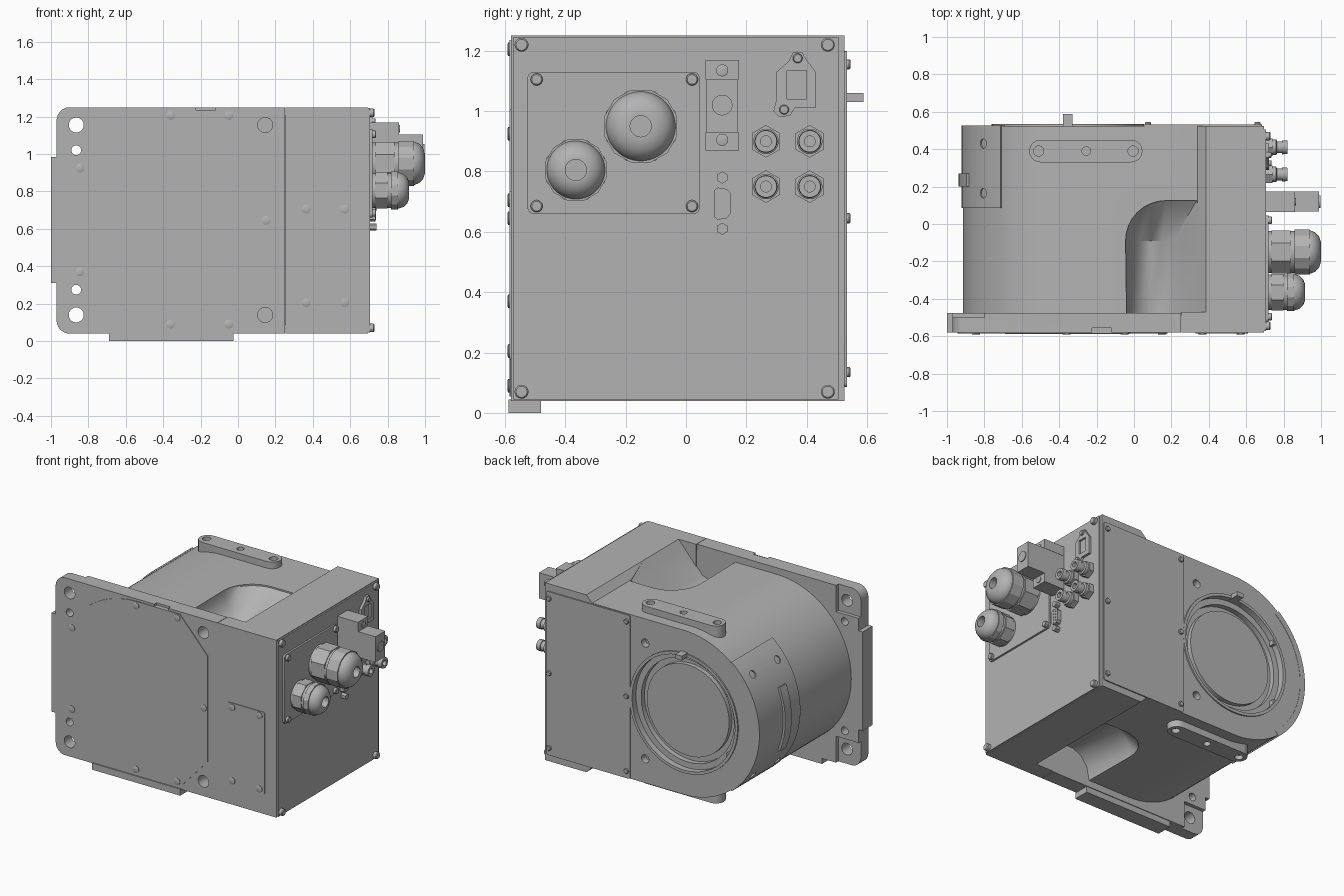
import bpy, bmesh
from math import sin, cos, pi, radians
from mathutils import Vector, Matrix

if "Cube" in bpy.data.objects:
    bpy.data.objects.remove(bpy.data.objects["Cube"])

GREY = (0.45, 0.45, 0.45, 1)
metal = bpy.data.materials.new("machine_grey")
metal.use_nodes = True
metal.diffuse_color = GREY
metal.node_tree.nodes["Principled BSDF"].inputs["Base Color"].default_value = GREY

CX, CZ = -0.355, 0.645          # main axis of the housing
BACK, FRONT, SIDE = 0.525, -0.58, 0.705


def place(axis, a, b, h):
    return {"x": (h, a, b), "y": (a, h, b), "z": (a, b, h)}[axis]


def finish(name, bm):
    bmesh.ops.recalc_face_normals(bm, faces=bm.faces[:])
    mesh = bpy.data.meshes.new(name)
    bm.to_mesh(mesh)
    bm.free()
    mesh.materials.append(metal)
    ob = bpy.data.objects.new(name, mesh)
    bpy.context.collection.objects.link(ob)
    return ob


def prism(name, pts, axis, lo, hi):
    bm = bmesh.new()
    rings = [[bm.verts.new(place(axis, a, b, h)) for a, b in pts] for h in (lo, hi)]
    for ring in rings:
        bm.faces.new(ring)
    n = len(pts)
    for i in range(n):
        j = (i + 1) % n
        bm.faces.new((rings[0][i], rings[0][j], rings[1][j], rings[1][i]))
    return finish(name, bm)


def box(name, x0, x1, y0, y1, z0, z1):
    return prism(name, [(x0, y0), (x1, y0), (x1, y1), (x0, y1)], "z", z0, z1)


def lathe(name, axis, a, b, profile, sides=32, closed=False):
    # profile holds (position along axis, radius)
    bm = bmesh.new()
    rings = []
    for h, r in profile:
        rings.append([bm.verts.new(place(axis, a + r * cos(t), b + r * sin(t), h))
                      for t in (2 * pi * (k + 0.5) / sides for k in range(sides))])
    pairs = list(zip(rings, rings[1:]))
    if closed:
        pairs.append((rings[-1], rings[0]))
    else:
        bm.faces.new(rings[0])
        bm.faces.new(rings[-1])
    for p, q in pairs:
        for k in range(sides):
            m = (k + 1) % sides
            bm.faces.new((p[k], p[m], q[m], q[k]))
    return finish(name, bm)


def rod(name, axis, a, b, r, lo, hi, sides=24):
    return lathe(name, axis, a, b, [(lo, r), (hi, r)], sides)


def arc(cx, cy, r, start, end, steps):
    return [(cx + r * cos(t), cy + r * sin(t)) for t in
            (radians(start + (end - start) * k / steps) for k in range(steps + 1))]


def rounded(a0, a1, b0, b1, r, right=True):
    pts = arc(a0 + r, b1 - r, r, 90, 180, 6) + arc(a0 + r, b0 + r, r, 180, 270, 6)
    if right:
        return pts + arc(a1 - r, b0 + r, r, 270, 360, 6) + arc(a1 - r, b1 - r, r, 0, 90, 6)
    return pts + [(a1, b0), (a1, b1)]


def cut(target, cutters):
    bpy.context.view_layer.objects.active = target
    for c in cutters:
        mod = target.modifiers.new("cut", "BOOLEAN")
        mod.operation, mod.solver, mod.object = "DIFFERENCE", "EXACT", c
        bpy.ops.object.modifier_apply(modifier=mod.name)


def discard(cutters):
    for c in cutters:
        bpy.data.objects.remove(c)


def screws(name, axis, spots, base, tip, r=0.023):
    for i, (a, b) in enumerate(spots):
        rim = base + (tip - base) * 0.8
        lathe(f"{name}_{i + 1}", axis, a, b, [(base, r), (rim, r), (tip, r * 0.8)], 20)


def pocket(name, flip):
    # scooped clearance for a mounting bolt, closed by a slanted end
    section = [(-0.04, 1.3), (-0.04, 1.2), (-0.02, 1.11), (0.03, 1.05), (0.09, 1.025),
               (0.15, 1.025), (0.21, 1.05), (0.385, 1.25), (0.385, 1.3)]
    rim = arc(0.17, -0.09, 0.215, 90, 180, 8) + [(0.335, 0.125)]
    pts = [(x, y, z) for x, z in section for y in (-0.475, -0.09)]
    pts += [(x, y, z) for x, y in rim for z in (1.195, 1.3)]
    bm = bmesh.new()
    for x, y, z in pts:
        bm.verts.new((x, y, 2 * CZ - z if flip else z))
    bmesh.ops.convex_hull(bm, input=bm.verts[:])
    return finish(name, bm)


# Housing: round end, connector box and their cut-outs
body = prism("housing", arc(CX, CZ, 0.56, 90, 270, 48) + [(0.4, 0.085), (0.4, 1.205)],
             "y", -0.49, BACK)
case = prism("connector_box", [(0.695, 0.04), (0.695, 1.25), (0.385, 1.25), (0.335, 1.2),
                               (0.335, 0.09), (0.385, 0.04)], "y", -0.475, BACK)
pockets = [pocket("pocket_top", False), pocket("pocket_bottom", True)]
bore = rod("bore", "y", CX, CZ, 0.39, 0.455, 0.6, 64)
holes = [rod("back_hole", "y", -0.06, z, 0.028, 0.48, 0.6) for z in (1.04, 0.25)]
cut(body, pockets + [bore] + holes)
cut(case, pockets)
discard(pockets + [bore] + holes)
box("box_front", 0.253, 0.695, FRONT, -0.47, 0.04, 1.25)

# Front flange with holes, corner recesses and locating tabs
flange = prism("front_flange", rounded(-0.97, 0.25, 0.04, 1.25, 0.07, False), "y", FRONT, -0.475)
cutters = [rod("bolt_hole", "y", x, z, 0.04, -0.7, -0.4)
           for x in (-0.865, 0.145) for z in (0.14, 1.155)]
cutters += [rod("pin_hole", "y", -0.865, z, 0.026, -0.7, -0.4) for z in (0.275, 1.02)]
cutters += [box("corner_recess", -1.1, -0.8, -0.5, -0.4, z, z + 0.24) for z in (-0.02, 1.07)]
cutters.append(box("top_notch", -0.225, -0.12, -0.6, -0.555, 1.235, 1.3))
cut(flange, cutters)
discard(cutters)
box("side_tab", -1.0, -0.965, FRONT, -0.475, 0.31, 0.985)
box("bottom_tab", -0.69, -0.025, -0.588, -0.48, 0, 0.045)

# Front cover and small service panel
cover = arc(CX, CZ, 0.59, 90, 270, 48) + [(-0.03, 0.055), (0.18, 0.285), (0.18, 1.005), (-0.03, 1.235)]
prism("front_cover", cover, "y", FRONT - 0.005, FRONT + 0.01)
screws("cover_screw", "y", [(-0.36, 1.205), (-0.05, 1.205), (-0.845, 0.925), (-0.845, 0.37),
                            (0.15, CZ), (-0.36, 0.09), (-0.05, 0.09)], FRONT, FRONT - 0.011)
prism("service_panel", rounded(0.33, 0.61, 0.175, 0.735, 0.015), "y", FRONT - 0.005, FRONT + 0.01)
screws("panel_screw", "y", [(x, z) for x in (0.365, 0.57) for z in (0.205, 0.705)], FRONT, FRONT - 0.011)

# Back: ring, inner disc, stop and cover plate
lathe("back_ring", "y", CX, CZ, [(0.5, 0.408), (0.534, 0.408), (0.534, 0.388), (0.5, 0.388)], 64, True)
lathe("bore_step", "y", CX, CZ, [(0.45, 0.392), (0.49, 0.392), (0.49, 0.35), (0.45, 0.35)], 64, True)
rod("inner_disc", "y", CX, CZ, 0.31, 0.44, 0.485, 64)
box("ring_stop", CX - 0.025, CX + 0.025, 0.5, 0.588, 1.03, 1.06)
for side in (0.42, 0.87):
    box("ring_key", -0.74, -0.67, 0.45, 0.525, side - 0.03, side + 0.03)
prism("back_plate", rounded(0.05, 0.685, 0.085, 1.2, 0.015), "y", 0.5, BACK + 0.008)
screws("back_screw", "y", [(x, z) for x in (0.075, 0.66) for z in (0.135, CZ, 1.155)], BACK, BACK + 0.02, 0.017)

# Pads above and below the round end
for label, lo, hi in (("top", 1.13, 1.25), ("bottom", 0.04, 0.16)):
    pad = prism(f"{label}_pad", rounded(-0.56, 0.045, 0.33, 0.45, 0.0595), "z", lo, hi)
    face = 1.25 if label == "top" else 0.04
    cutters = [rod("pad_hole", "z", x, 0.39, r, face - 0.03, face + 0.03)
               for x, r in ((-0.51, 0.027), (-0.255, 0.023), (-0.005, 0.027))]
    cut(pad, cutters)
    discard(cutters)

# Curved side cover with a raised grip
side = prism("side_cover", arc(CX, CZ, 0.568, 129, 231, 28) + arc(CX, CZ, 0.53, 231, 129, 28),
             "y", 0.085, BACK + 0.002)
cutters = []
for ang in (142.6, 217.4):
    for y in (0.165, 0.43):
        c = rod("cover_hole", "x", 0, 0, 0.026, 0.545, 0.65)
        c.data.transform(Matrix.Translation((CX, y, CZ)) @ Matrix.Rotation(radians(-ang), 4, "Y"))
        cutters.append(c)
cut(side, cutters)
discard(cutters)
prism("side_grip", arc(CX, CZ, 0.583, 158, 202, 16) + arc(CX, CZ, 0.55, 202, 158, 16), "y", 0.2, 0.27)

# Connector side plate
box("side_plate", 0.69, SIDE, -0.572, 0.505, 0.045, 1.245)
screws("corner_screw", "x", [(y, z) for y in (-0.545, 0.47) for z in (0.07, 1.22)], SIDE, 0.73)
prism("gland_panel", rounded(-0.525, 0.045, 0.66, 1.13, 0.02), "x", SIDE, 0.718)
screws("gland_panel_screw", "x", [(y, z) for y in (-0.495, 0.02) for z in (0.685, 1.105)], 0.718, 0.738, 0.02)

# Cable glands: polygonal nut, ribbed collar and domed cap
for label, y, z, r, tip in (("large", -0.15, 0.95, 0.125, 1.0), ("small", -0.365, 0.805, 0.105, 0.915)):
    mid = 0.74 + (tip - 0.74) * 0.45
    rod(f"{label}_gland_nut", "x", y, z, r, 0.735, mid - 0.02, 8)
    rod(f"{label}_gland_base", "x", y, z, r * 0.9, 0.71, mid, 32)
    rod(f"{label}_gland_collar", "x", y, z, r, mid, tip - 0.06, 12)
    lathe(f"{label}_gland_cap", "x", y, z,
          [(mid, r * 0.92), (tip - 0.055, r * 0.92), (tip - 0.03, r * 0.84), (tip - 0.01, r * 0.66),
           (tip, r * 0.42), (tip, 0.035), (tip - 0.06, 0.035)], 40)

# Stepped power block
box("block_core", SIDE, 0.99, 0.068, 0.173, 0.93, 1.105)
for z0, z1 in ((0.87, 0.93), (1.105, 1.17)):
    box("block_foot", SIDE, 0.86, 0.065, 0.175, z0, z1)
screws("block_screw", "x", [(0.12, 0.905), (0.12, 1.135)], 0.86, 0.867, 0.02)
rod("block_plug", "x", 0.12, 1.02, 0.034, 0.985, 0.996)

# Four round sockets
for y in (0.265, 0.41):
    for z in (0.75, 0.9):
        rod("socket_nut", "x", y, z, 0.054, SIDE, 0.74, 6)
        lathe("socket_barrel", "x", y, z, [(0.72, 0.042), (0.76, 0.042), (0.765, 0.032), (0.79, 0.032),
              (0.79, 0.038), (0.82, 0.036), (0.82, 0.018), (0.77, 0.018)], 24)

# Network port
port = prism("network_plate", [(0.3, 1.13), (0.3, 1.04), (0.29, 1.0), (0.31, 0.98), (0.345, 0.985), (0.36, 1.01),
             (0.43, 1.01), (0.43, 1.13), (0.4, 1.17), (0.385, 1.195), (0.355, 1.195), (0.34, 1.165)],
             "x", SIDE, 0.722)
opening = box("port_opening", 0.71, 0.8, 0.335, 0.4, 1.04, 1.135)
cut(port, [opening])
discard([opening])
screws("port_screw", "x", [(0.37, 1.175), (0.325, 1.005)], 0.722, 0.735, 0.016)

# Small serial port with jack posts and pins
prism("serial_port", [(0.093, 0.65), (0.105, 0.64), (0.135, 0.645), (0.147, 0.66), (0.147, 0.73),
                      (0.135, 0.742), (0.105, 0.747), (0.093, 0.737)], "x", SIDE, 0.735)
for y, count in ((0.11, 5), (0.13, 4)):
    for k in range(count):
        rod("serial_pin", "x", y, CZ + 0.048 + (k - (count - 1) / 2) * 0.02, 0.005, 0.733, 0.738, 8)
for z in (0.61, 0.78):
    rod("jack_post", "x", 0.12, z, 0.02, SIDE, 0.74, 6)

# Smooth the round surfaces, keep edges sharp
bpy.ops.object.select_all(action="DESELECT")
for ob in bpy.context.scene.objects:
    if ob.type == "MESH":
        ob.select_set(True)
        bpy.context.view_layer.objects.active = ob
bpy.ops.object.shade_smooth_by_angle(angle=radians(28))
